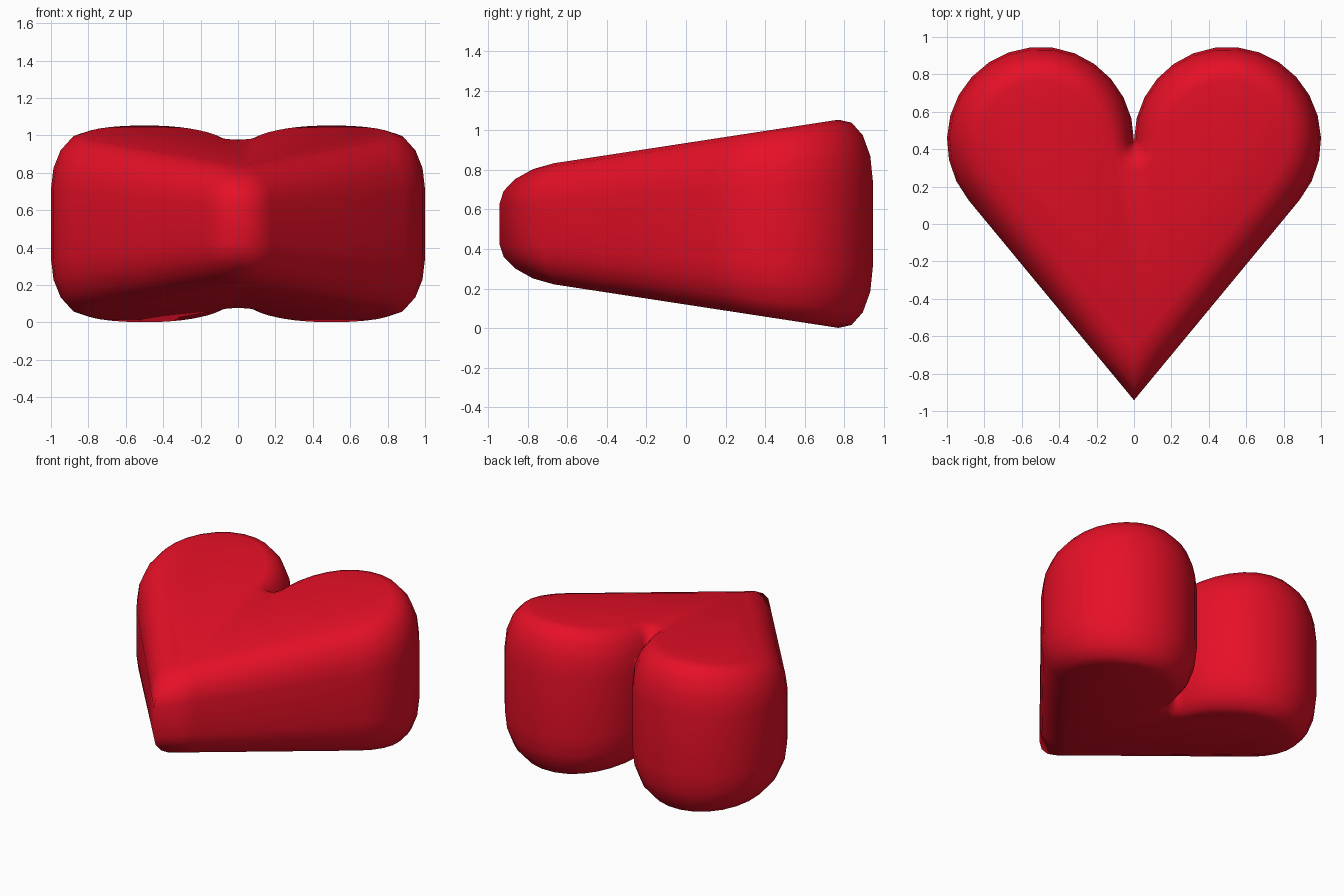
import bpy, bmesh
from math import sin, cos, pi, radians

if "Cube" in bpy.data.objects:
    bpy.data.objects.remove(bpy.data.objects["Cube"])

R, CX, CY = 0.5, 0.5, 0.447      # lobe circle
TIP_Y, BEVEL, MID = -0.942, 0.175, 0.527
NX, NY = 0.771, -0.638           # outward normal of the straight side

# Right half of the outline, tip to notch: (x, y, inward x, inward y)
half = [(0, TIP_Y, 0, 1 / 0.638)]
ex, ey = CX + R * NX, CY + R * NY
for t in (0.2, 0.6):
    half.append((ex * t, TIP_Y + (ey - TIP_Y) * t, -NX, -NY))
start = radians(-39.6)
for i in range(17):
    a = start + (pi - start) * i / 16
    narrow = (1, 1, 0.95, 0.85, 0.7)[max(0, i - 12)]   # tighter bevel at the notch
    half.append((CX + R * cos(a), CY + R * sin(a), -cos(a) * narrow, -sin(a)))
for deg in (-30, -60, -90):
    a = radians(deg)
    half.append((0, CY, 0.7 * cos(a), sin(a)))
outline = half + [(-x, y, -dx, dy) for x, y, dx, dy in half[-2:0:-1]]

# Rounded edge profile: (inset, height fraction), top to bottom
quarter = [(BEVEL * (1 - cos(k * pi / 8)), 0.39 + 0.61 * sin(k * pi / 8))
           for k in range(4, -1, -1)]
profile = quarter + [(d, -f) for d, f in reversed(quarter)]

# Heart body, thicker towards the back
bm = bmesh.new()
rings = []
for inset, f in profile:
    ring = []
    for x, y, dx, dy in outline:
        px, py = x + dx * inset, y + dy * inset
        ring.append(bm.verts.new((px, py, MID + f * (0.408 + 0.153 * py))))
    rings.append(ring)
n = len(outline)
for upper, lower in zip(rings, rings[1:]):
    for i in range(n):
        j = (i + 1) % n
        bm.faces.new((upper[i], lower[i], lower[j], upper[j]))
bm.faces.new(rings[0])
bm.faces.new(rings[-1][::-1])
bmesh.ops.remove_doubles(bm, verts=bm.verts, dist=0.0005)
bmesh.ops.recalc_face_normals(bm, faces=bm.faces)
for face in bm.faces:
    face.smooth = True

mesh = bpy.data.meshes.new("heart")
bm.to_mesh(mesh)
bm.free()
red = bpy.data.materials.new("red")
red.diffuse_color = (0.79, 0.005, 0.02, 1)
red.use_nodes = True
red.node_tree.nodes["Principled BSDF"].inputs["Base Color"].default_value = red.diffuse_color
mesh.materials.append(red)
heart = bpy.data.objects.new("heart", mesh)
bpy.context.collection.objects.link(heart)
